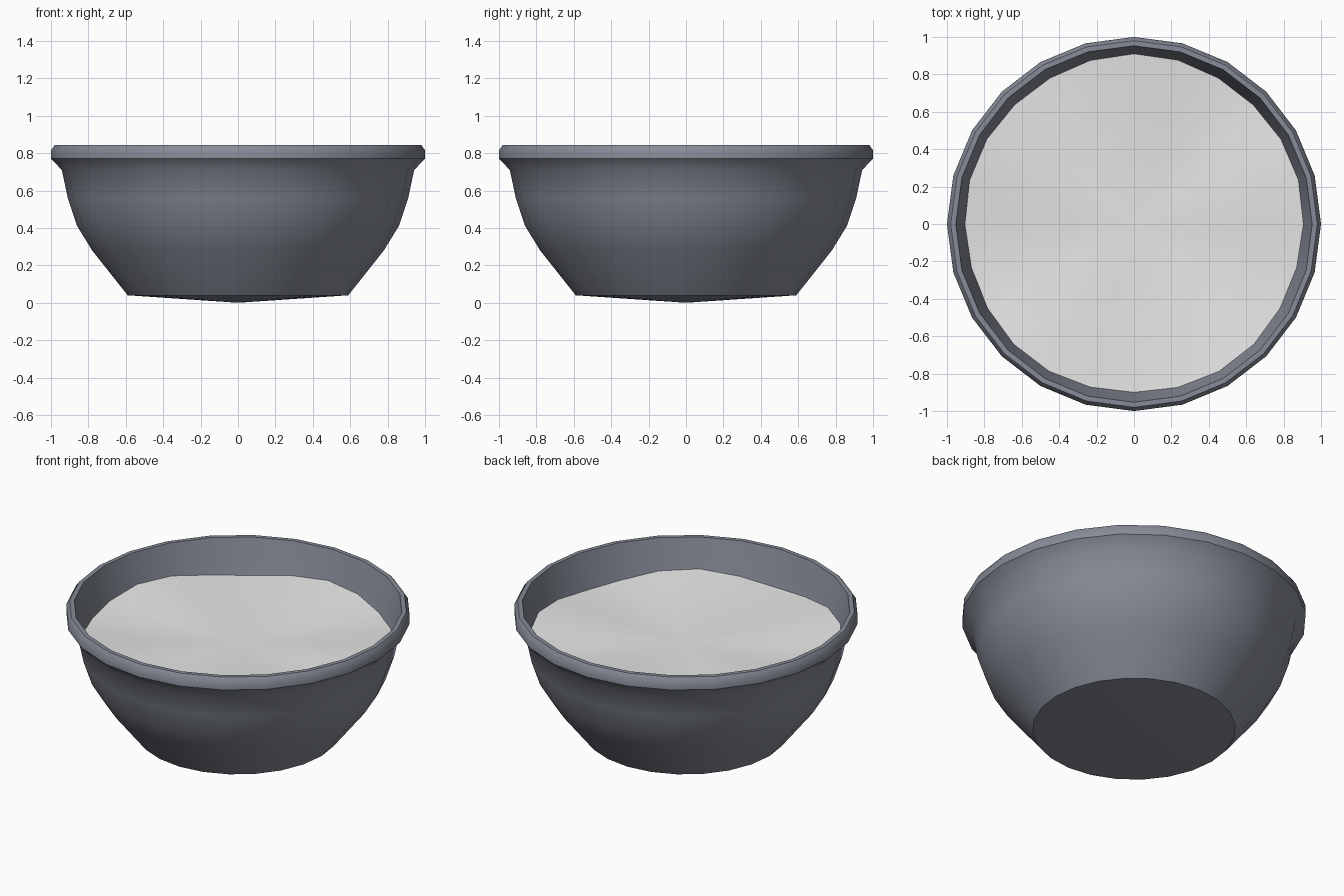
import bpy, bmesh, math

if "Cube" in bpy.data.objects:
    bpy.data.objects.remove(bpy.data.objects["Cube"], do_unlink=True)

SIDES = 24


def material(name, colour):
    m = bpy.data.materials.new(name)
    m.use_nodes = True
    m.diffuse_color = colour
    bsdf = m.node_tree.nodes["Principled BSDF"]
    bsdf.inputs["Base Color"].default_value = colour
    bsdf.inputs["Roughness"].default_value = 0.8
    return m


def lathe(name, profile, mat, lift=lambda r, a: 0.0, smooth=36):
    """Spin (radius, height) points round z; lift offsets heights by radius and angle."""
    bm = bmesh.new()
    rings = []
    for r, z in profile:
        if r == 0:
            rings.append([bm.verts.new((0, 0, z))] * SIDES)
        else:
            angles = [2 * math.pi * i / SIDES for i in range(SIDES)]
            rings.append([bm.verts.new((r * math.cos(a), r * math.sin(a), z + lift(r, a)))
                          for a in angles])
    for low, high in zip(rings, rings[1:]):
        for i in range(SIDES):
            j = (i + 1) % SIDES
            corners = list(dict.fromkeys((low[i], low[j], high[j], high[i])))
            bm.faces.new(corners)
    mesh = bpy.data.meshes.new(name)
    bm.to_mesh(mesh)
    bm.free()
    mesh.materials.append(mat)
    obj = bpy.data.objects.new(name, mesh)
    bpy.context.collection.objects.link(obj)
    bpy.ops.object.select_all(action="DESELECT")
    obj.select_set(True)
    bpy.context.view_layer.objects.active = obj
    bpy.ops.object.shade_smooth_by_angle(angle=math.radians(smooth))
    return obj


slate = material("slate_grey", (0.24, 0.26, 0.31, 1))
cream = material("pale_filling", (0.83, 0.83, 0.83, 1))

# Bowl: shallow pointed base, curved wall, bevelled lip, inner wall and floor
lathe("bowl", [
    (0, 0), (0.59, 0.04), (0.78, 0.28), (0.86, 0.41), (0.91, 0.56), (0.942, 0.71),
    (1, 0.77), (1, 0.815), (0.98, 0.843), (0.953, 0.843),
    (0.915, 0.68), (0.885, 0.56), (0.83, 0.41), (0.75, 0.28), (0.57, 0.08), (0, 0.06),
], slate)

# Filling: gently uneven, slightly dished surface meeting the inner wall
lathe("filling", [(0.913, 0.64), (0.6, 0.622), (0.3, 0.613), (0, 0.61)], cream,
      lift=lambda r, a: 0.02 * (r / 0.91) ** 2 * math.cos(5 * a - math.radians(80)), smooth=60)
